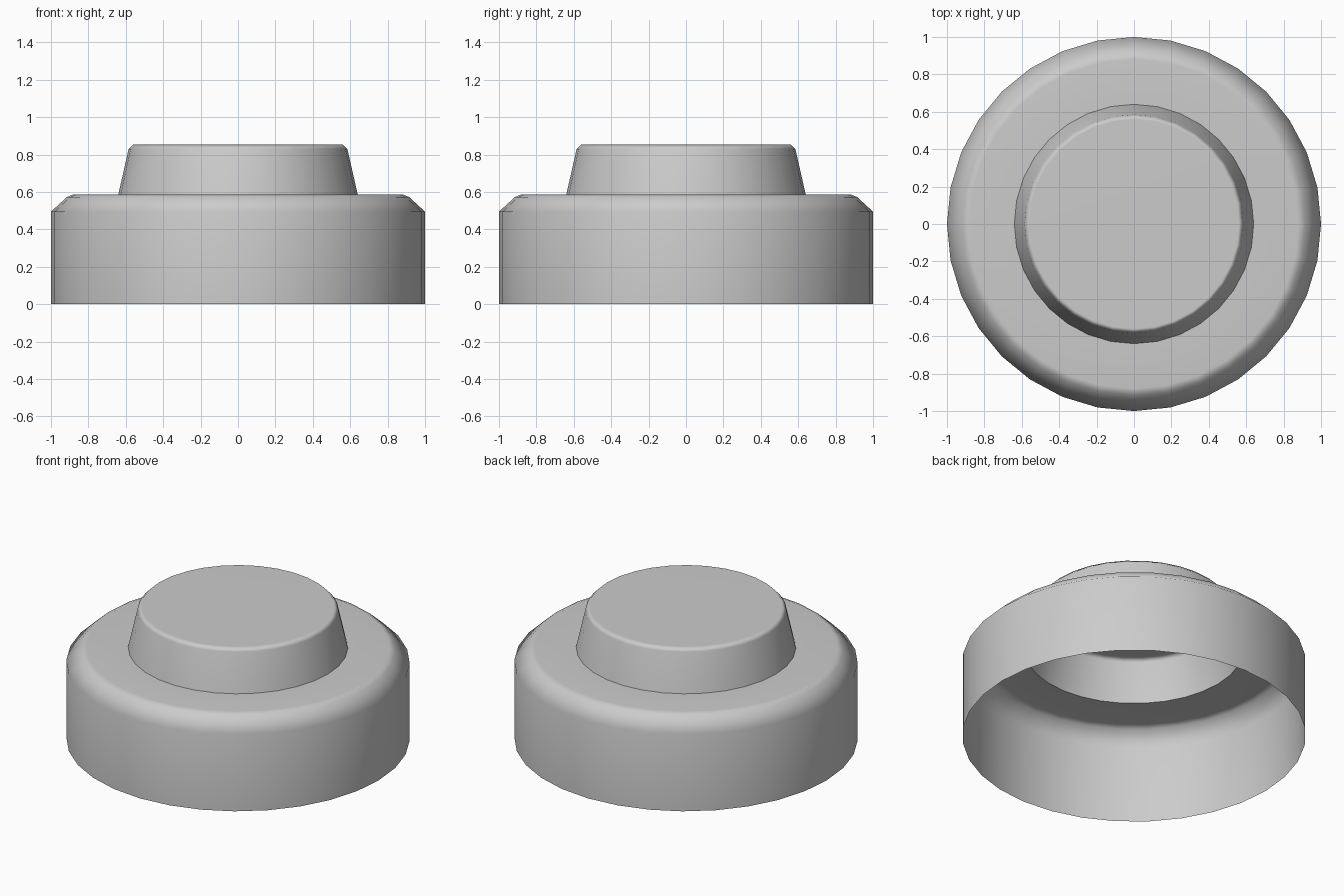
import bpy, bmesh, math

cube = bpy.data.objects.get("Cube")
if cube:
    bpy.data.objects.remove(cube, do_unlink=True)

SIDES = 32

grey = bpy.data.materials.new("plain grey")
grey.use_nodes = True
colour = (0.6, 0.6, 0.6, 1)
grey.diffuse_color = colour
grey.node_tree.nodes["Principled BSDF"].inputs["Base Color"].default_value = colour

# Radius and height pairs, from the open bottom rim to the closed top
profile = [
    (1.0, 0.0), (1.0, 0.495),        # outer wall
    (0.915, 0.573), (0.88, 0.587),   # rounded shoulder
    (0.64, 0.587),                   # flat ledge
    (0.585, 0.83), (0.56, 0.855),    # tapered raised button and its soft rim
]

# One thin shell of revolution, open underneath
bm = bmesh.new()
rings = []
for radius, height in profile:
    ring = []
    for i in range(SIDES):
        a = math.tau * i / SIDES
        ring.append(bm.verts.new((radius * math.cos(a), radius * math.sin(a), height)))
    rings.append(ring)
for low, high in zip(rings, rings[1:]):
    for i in range(SIDES):
        j = (i + 1) % SIDES
        bm.faces.new((low[i], low[j], high[j], high[i]))
bm.faces.new(rings[-1])  # top cap

mesh = bpy.data.meshes.new("stepped_cap")
bm.to_mesh(mesh)
bm.free()
mesh.materials.append(grey)
cap = bpy.data.objects.new("stepped_cap", mesh)
bpy.context.collection.objects.link(cap)

# Smooth shading with a crisp crease where the button meets the ledge
bpy.ops.object.select_all(action="DESELECT")
cap.select_set(True)
bpy.context.view_layer.objects.active = cap
bpy.ops.object.shade_smooth_by_angle(angle=math.radians(60))
normals = cap.modifiers.new("flat_face_normals", "WEIGHTED_NORMAL")
normals.keep_sharp = True
